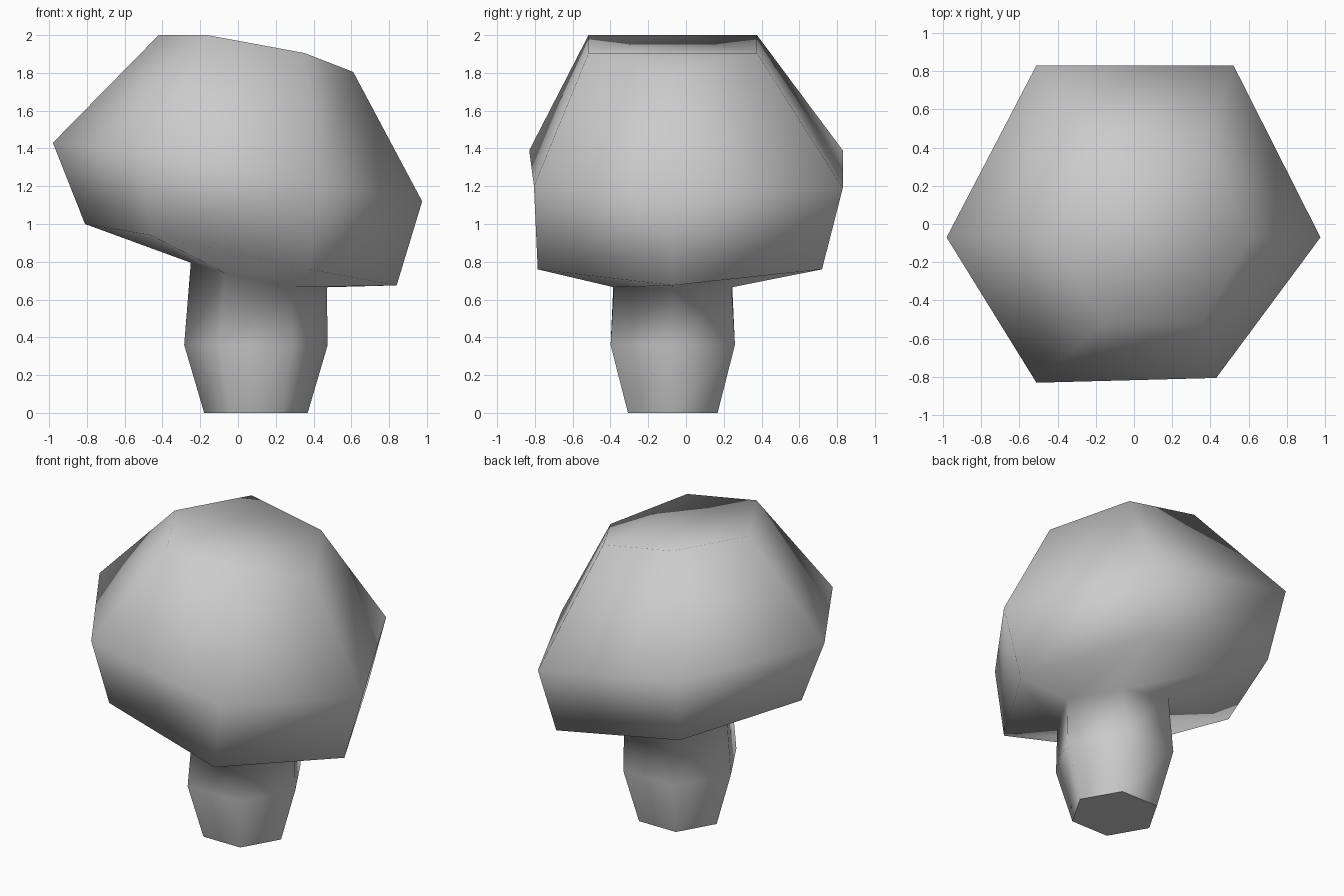
import bpy, bmesh

if "Cube" in bpy.data.objects:
    bpy.data.objects.remove(bpy.data.objects["Cube"])

# single plain grey for the whole model
grey = bpy.data.materials.new("plain_grey")
grey.diffuse_color = (0.6, 0.6, 0.6, 1)
grey.use_nodes = True
grey.node_tree.nodes["Principled BSDF"].inputs["Base Color"].default_value = grey.diffuse_color

# six-sided rings, bottom to top; corner order:
# right, back right, back left, left, front left, front right
CY = -0.07


def hex_ring(cx, r, heights):
    """Regular six-sided ring with corners on the x axis."""
    dx, dy = r * 0.5, r * 0.866
    xy = [(r, 0), (dx, dy), (-dx, dy), (-r, 0), (-dx, -dy), (dx, -dy)]
    return [(cx + x, CY + y, z) for (x, y), z in zip(xy, heights)]


rings = [
    # stem
    hex_ring(0.095, 0.274, [0] * 6),
    hex_ring(0.095, 0.38, [0.36] * 6),
    hex_ring(0.11, 0.36, [0.665, 0.665, 0.74, 0.795, 0.74, 0.665]),
    # leaning crown: lower rim, widest rim, top rim
    [(0.84, CY, 0.675), (0.46, 0.72, 0.76), (-0.46, 0.72, 0.94),
     (-0.81, CY, 1.0), (-0.46, -0.71, 0.94), (0.375, -0.785, 0.76)],
    [(0.975, CY, 1.12), (0.52, 0.83, 1.19), (-0.51, 0.83, 1.39),
     (-0.98, CY, 1.43), (-0.51, -0.83, 1.39), (0.43, -0.805, 1.2)],
    hex_ring(0.095, 0.515, [1.805, 1.905, 2.0, 2.0, 2.0, 1.905]),
]

bm = bmesh.new()
loops = [[bm.verts.new(p) for p in ring] for ring in rings]
for lo, hi in zip(loops, loops[1:]):
    for i in range(6):
        j = (i + 1) % 6
        bm.faces.new((lo[i], lo[j], hi[j], hi[i]))
base = bm.faces.new(loops[0][::-1])
bm.faces.new(loops[-1])
for f in bm.faces:
    f.smooth = True
# flat underside with a hard edge
base.smooth = False
for e in base.edges:
    e.smooth = False

mesh = bpy.data.meshes.new("stem_and_crown")
bm.to_mesh(mesh)
bm.free()
mesh.materials.append(grey)
bpy.context.collection.objects.link(bpy.data.objects.new("stem_and_crown", mesh))
